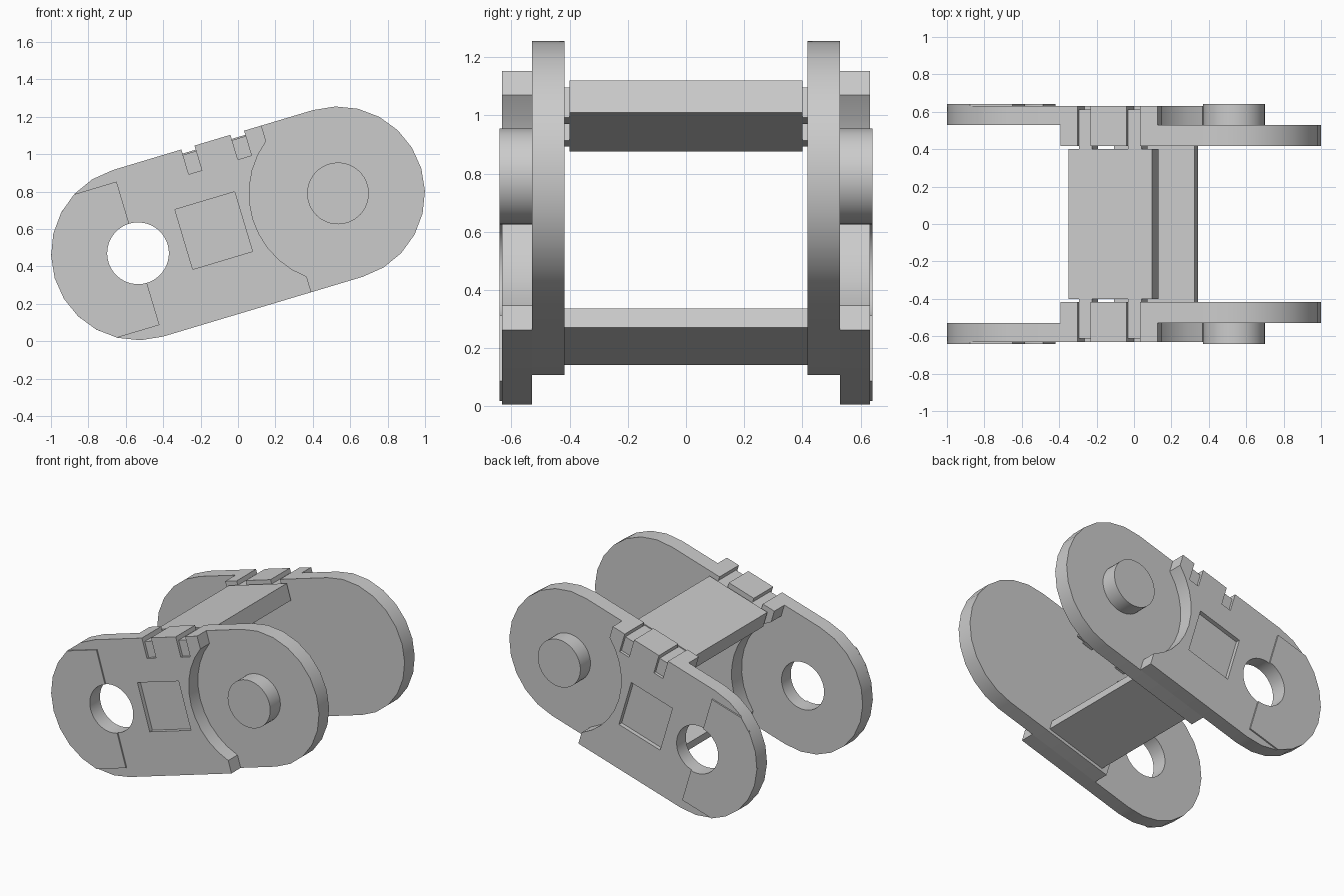
import bpy, bmesh
from math import sin, cos, pi, atan2, asin, sqrt
from mathutils import Matrix

if "Cube" in bpy.data.objects:
    bpy.data.objects.remove(bpy.data.objects["Cube"], do_unlink=True)

grey = bpy.data.materials.new("light grey plastic")
grey.use_nodes = True
COLOUR = (0.6, 0.6, 0.6, 1)
grey.diffuse_color = COLOUR
grey.node_tree.nodes["Principled BSDF"].inputs["Base Color"].default_value = COLOUR

# The link is drawn lying level (u along, v up), then tilted into place
TILT = Matrix.Translation((0, 0, 0.63)) @ Matrix.Rotation(-atan2(0.32, 1.069), 4, 'Y')
C, R = 0.558, 0.465       # half the joint spacing, end radius
CLEAR, STEP = 0.475, 0.27 # concave shoulder radius, shoulder position
PIN = 0.165


def arc(cu, r, a0, a1, n):
    return [(cu + r * cos(a0 + (a1 - a0) * i / n), r * sin(a0 + (a1 - a0) * i / n))
            for i in range(n + 1)]


def rect(u0, u1, v0, v1):
    return [(u0, v0), (u1, v0), (u1, v1), (u0, v1)]


def slab(name, outline, y0, y1):
    """Extrude a (u, v) outline from y0 to y1."""
    bm = bmesh.new()
    face = bm.faces.new([bm.verts.new((u, y0, v)) for u, v in outline])
    ext = bmesh.ops.extrude_face_region(bm, geom=[face])
    verts = [g for g in ext["geom"] if isinstance(g, bmesh.types.BMVert)]
    bmesh.ops.translate(bm, verts=verts, vec=(0, y1 - y0, 0))
    bmesh.ops.recalc_face_normals(bm, faces=bm.faces)
    bm.transform(TILT)
    mesh = bpy.data.meshes.new(name)
    bm.to_mesh(mesh)
    bm.free()
    mesh.materials.append(grey)
    obj = bpy.data.objects.new(name, mesh)
    bpy.context.collection.objects.link(obj)
    return obj


def finish(obj, cutters=(), mirror=True):
    """Cut, mirror to the other side and shade."""
    for cutter in cutters:
        mod = obj.modifiers.new("cut", 'BOOLEAN')
        mod.operation, mod.solver, mod.object = 'DIFFERENCE', 'EXACT', cutter
    if mirror:
        mod = obj.modifiers.new("mirror", 'MIRROR')
        mod.use_axis = (False, True, False)
        mod.use_mirror_merge = False
    dg = bpy.context.evaluated_depsgraph_get()
    mesh = bpy.data.meshes.new_from_object(obj.evaluated_get(dg))
    obj.modifiers.clear()
    obj.data = mesh
    bpy.ops.object.select_all(action='DESELECT')
    obj.select_set(True)
    bpy.context.view_layer.objects.active = obj
    bpy.ops.object.shade_smooth_by_angle(angle=0.5)


# Cutters: bore, square pocket, clip channels and clip slots
bore = slab("bore_cutter", arc(-C, PIN, 0, 2 * pi, 48)[:-1], 0.3, 0.8)
pocket = slab("pocket_cutter", rect(-0.302, 0.031, -0.166, 0.167), 0.602, 0.8)
clips = [(-0.177, -0.104), (0.097, 0.173)]
channels = [slab("channel_cutter", rect(a, b, 0.435, 0.6), 0.3, 0.7) for a, b in clips]
slots = [slab("slot_cutter", rect(a, b, 0.327, 0.6), 0.612, 0.8) for a, b in clips]

# Plate outline: round end plus a concave shoulder clearing the next link
sv = sqrt(CLEAR ** 2 - (C - STEP) ** 2)
sa = atan2(sv, STEP - C)
plate = (arc(-C, R, pi / 2, 3 * pi / 2, 12) + [(STEP, -R)]
         + arc(C, CLEAR, 2 * pi - sa, sa, 10) + [(STEP, R)])

outer = slab("outer_side_plates", plate, 0.53, 0.632)
finish(outer, [bore, pocket] + channels + slots)
inner = slab("inner_side_plates", [(-u, v) for u, v in plate], 0.418, 0.53)
finish(inner, channels)

# Thin raised pads around the bore end
pa = asin(0.4 / R)
pad = slab("end_pads", [(-C, 0.4)] + arc(-C, R, pi - pa, pi + pa, 8) + [(-C, -0.4)],
           0.632, 0.642)
finish(pad, [bore])

# Hinge pins
finish(slab("hinge_pins", arc(C, PIN, 0, 2 * pi, 48)[:-1], 0.52, 0.642))

# Snap-on lid, its clip arms and the fixed lower bar
finish(slab("lid", rect(-0.234, 0.234, 0.327, 0.442), -0.4, 0.4), mirror=False)
for side, (a, b) in zip(("bore", "pin"), clips):
    finish(slab(side + "_side_clip_arms", rect(a, b, 0.327, 0.435), 0.39, 0.43))
finish(slab("lower_bar", rect(-0.225, 0.225, -0.443, -0.375), -0.43, 0.43), mirror=False)

for cutter in [bore, pocket] + channels + slots:
    bpy.data.objects.remove(cutter, do_unlink=True)
